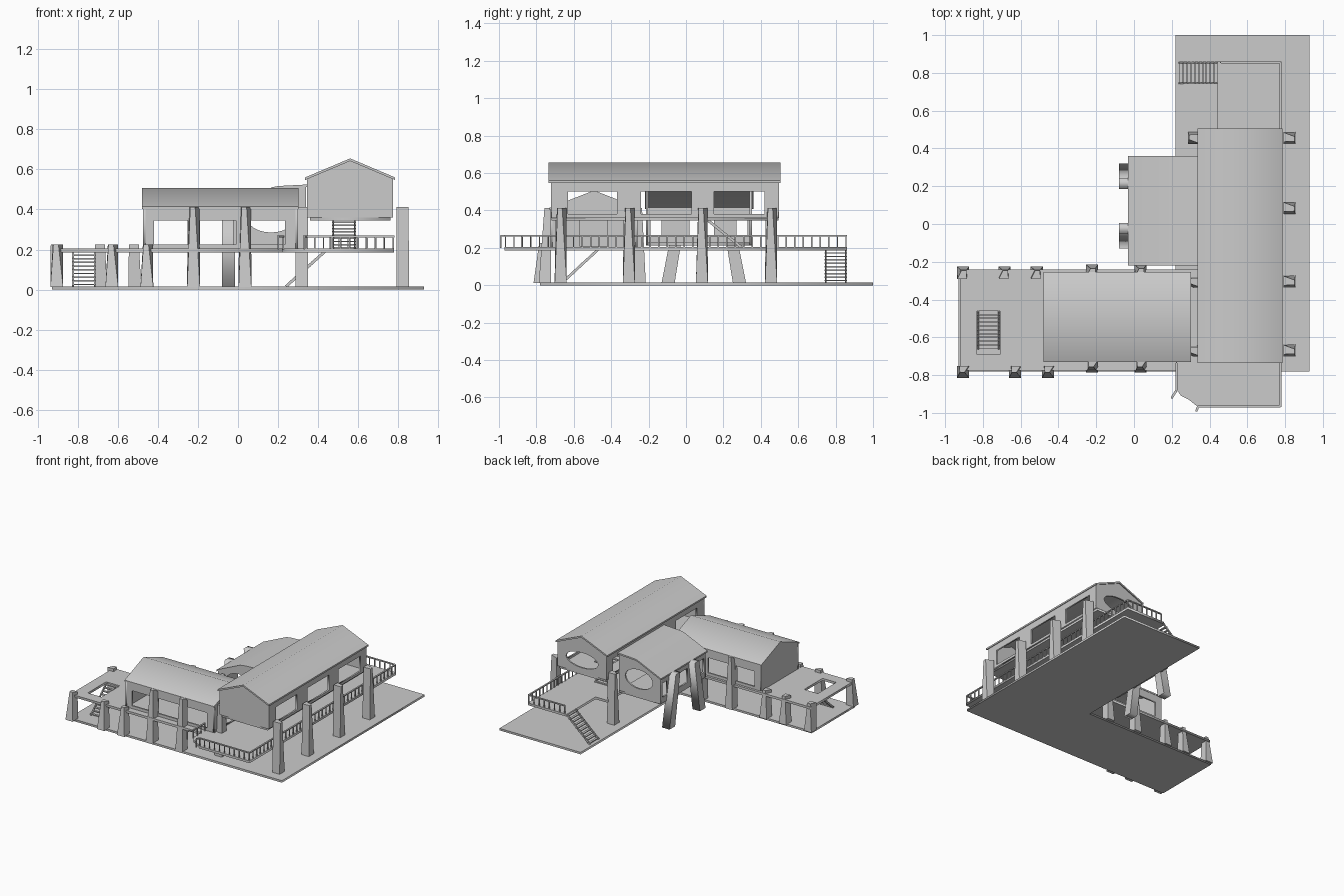
import bpy, bmesh, math
from mathutils import Matrix, Vector

old = bpy.data.objects.get("Cube")
if old:
    bpy.data.objects.remove(old, do_unlink=True)

grey = bpy.data.materials.new("plain grey")
grey.use_nodes = True
grey.diffuse_color = (0.6, 0.6, 0.6, 1)
grey.node_tree.nodes["Principled BSDF"].inputs["Base Color"].default_value = (0.6, 0.6, 0.6, 1)

AXES = {
    "x": Matrix(((0, 0, 1), (1, 0, 0), (0, 1, 0))).to_4x4(),
    "y": Matrix(((1, 0, 0), (0, 0, -1), (0, 1, 0))).to_4x4(),
    "z": Matrix.Identity(4),
}


def finish(name, bm, smooth=False):
    """Turn a bmesh into a named grey object."""
    bmesh.ops.remove_doubles(bm, verts=bm.verts, dist=0.0001)
    bmesh.ops.recalc_face_normals(bm, faces=bm.faces)
    mesh = bpy.data.meshes.new(name)
    bm.to_mesh(mesh)
    bm.free()
    mesh.materials.append(grey)
    ob = bpy.data.objects.new(name, mesh)
    bpy.context.collection.objects.link(ob)
    if smooth:
        bpy.ops.object.select_all(action="DESELECT")
        ob.select_set(True)
        bpy.context.view_layer.objects.active = ob
        bpy.ops.object.shade_smooth_by_angle(angle=math.radians(60))
    return ob


def panel(name, loops, axis, start, end, smooth=False):
    """Extrude an outline with holes along an axis."""
    curve = bpy.data.curves.new(name, "CURVE")
    curve.dimensions = "2D"
    curve.fill_mode = "BOTH"
    curve.extrude = (end - start) / 2
    for loop in loops:
        spline = curve.splines.new("POLY")
        spline.points.add(len(loop) - 1)
        for point, (u, v) in zip(spline.points, loop):
            point.co = (u, v, 0, 1)
        spline.use_cyclic_u = True
    temp = bpy.data.objects.new(name + " outline", curve)
    bpy.context.collection.objects.link(temp)
    bpy.context.view_layer.update()
    mesh = temp.to_mesh()
    bm = bmesh.new()
    bm.from_mesh(mesh)
    temp.to_mesh_clear()
    bpy.data.objects.remove(temp, do_unlink=True)
    bpy.data.curves.remove(curve)
    bm.transform(AXES[axis])
    shift = Vector([(start + end) / 2 if a == axis else 0 for a in "xyz"])
    bmesh.ops.translate(bm, verts=bm.verts, vec=shift)
    return finish(name, bm, smooth)


def rect(u0, u1, v0, v1):
    return [(u0, v0), (u1, v0), (u1, v1), (u0, v1)]


def oval(cu, cv, ru, rv, n=24):
    return [(cu + ru * math.cos(2 * math.pi * i / n), cv + rv * math.sin(2 * math.pi * i / n))
            for i in range(n)]


def bar(bm, a, b, w, h):
    """Add a bar of width w and height h from a to b."""
    a, b = Vector(a), Vector(b)
    rot = (b - a).to_track_quat("Y", "Z").to_matrix().to_4x4()
    size = Matrix.Diagonal((w, (b - a).length, h, 1))
    bmesh.ops.create_cube(bm, size=1, matrix=Matrix.Translation((a + b) / 2) @ rot @ size)


def stairs(name, low, high, width, n):
    """Open treads between two stringers."""
    low, high = Vector(low), Vector(high)
    run = high - low
    side = Vector((run.y, -run.x, 0)).normalized() * width / 2
    tread = Vector((run.x, run.y, 0)) / n * 0.42
    bm = bmesh.new()
    for i in range(n):
        c = low + run * (i + 0.5) / n
        bar(bm, c - tread, c + tread, width, 0.007)
    for s in (-1, 1):
        bar(bm, low + side * s * 0.9, high + side * s * 0.9, 0.008, 0.014)
    finish(name, bm)


def pillar(name, x, y, top, out, lean=0.015):
    """Tapered pillar; its outer face narrows to one side."""
    out = Vector(out)
    side = Vector((-out.y, out.x, 0))
    base = Vector((x, y, 0.012))
    r = 0.032
    low = [base + out * o * r + side * s * r for o, s in ((1, -1), (1, 1), (-1, 1), (-1, -1))]
    spots = ((r - lean, -0.017), (r - lean, 0.008), (-r, 0.03), (-r, -0.02))
    high = [base + out * o + side * s + Vector((0, 0, top - 0.012)) for o, s in spots]
    bm = bmesh.new()
    bottom = [bm.verts.new(p) for p in low]
    upper = [bm.verts.new(p) for p in high]
    bm.faces.new(bottom)
    bm.faces.new(upper)
    for i in range(4):
        j = (i + 1) % 4
        bm.faces.new((bottom[i], bottom[j], upper[j], upper[i]))
    finish(name, bm)


def railing(name, path, z=0.2, height=0.065):
    bm = bmesh.new()
    for (ax, ay), (bx, by) in zip(path, path[1:]):
        a, b = Vector((ax, ay, z)), Vector((bx, by, z))
        up = Vector((0, 0, height))
        bar(bm, a + up, b + up, 0.012, 0.008)
        n = max(1, round((b - a).length / 0.045))
        for i in range(n + 1):
            p = a.lerp(b, i / n)
            bar(bm, p, p + up, 0.007, 0.007)
    finish(name, bm)


# Ground and raised decks
panel("ground_plate", [[(-0.93, -0.78), (0.93, -0.78), (0.93, 1), (0.22, 1), (0.22, -0.24),
                        (-0.93, -0.24)]], "z", 0, 0.016)
panel("west_deck", [rect(-0.92, 0.34, -0.775, -0.24), rect(-0.83, -0.71, -0.69, -0.46)],
      "z", 0.186, 0.204)
panel("east_deck", [[(0.34, -0.24), (0.34, 0.5), (0.44, 0.5), (0.44, 0.86), (0.78, 0.86),
                     (0.78, -0.97), (0.34, -0.97), (0.29, -0.93), (0.25, -0.91), (0.22, -0.87),
                     (0.22, -0.775), (0.34, -0.775)]], "z", 0.186, 0.204)
railing("long_railing", [(0.46, 0.855), (0.775, 0.855), (0.775, -0.965), (0.34, -0.965),
                         (0.33, -0.99)])
railing("short_railing", [(0.225, -0.735), (0.225, -0.88), (0.2, -0.92)])

# Stairs
stairs("north_stairs", (0.24, 0.8, 0.016), (0.445, 0.8, 0.2), 0.12, 10)
stairs("west_stairs", (-0.77, -0.66, 0.016), (-0.77, -0.46, 0.2), 0.12, 10)
stairs("inner_stairs", (0.53, 0.3, 0.2), (0.53, 0.12, 0.345), 0.12, 9)

# Main hall: side walls, gable ends, floor and roof
bays = [rect(a, b, 0.38, 0.5) for a, b in ((-0.63, -0.37), (-0.24, 0.03), (0.15, 0.42))]
for side, x in (("west", 0.345), ("east", 0.763)):
    panel(f"hall_{side}_wall", [rect(-0.72, 0.495, 0.36, 0.56)] + bays, "x", x, x + 0.012)
gable = [(0.345, 0.36), (0.775, 0.36), (0.775, 0.552), (0.56, 0.645), (0.345, 0.552)]
panel("hall_front_gable", [gable], "y", -0.722, -0.71)
panel("hall_back_gable", [gable, oval(0.56, 0.46, 0.14, 0.06)], "y", 0.485, 0.497)
panel("hall_floor", [rect(0.36, 0.762, -0.72, 0.495), rect(0.465, 0.595, 0.1, 0.3)],
      "z", 0.345, 0.365)
panel("hall_roof", [[(0.335, 0.56), (0.56, 0.655), (0.785, 0.56), (0.785, 0.547), (0.56, 0.642),
                     (0.335, 0.547)]], "y", -0.735, 0.505, True)

# West wing: windowed side walls, gable ends and roof
windows = [rect(a, b, 0.226, 0.345) for a, b in ((-0.42, -0.25), (-0.19, -0.01), (0.06, 0.235))]
for side, y in (("front", -0.725), ("back", -0.27)):
    panel(f"wing_{side}_wall", [rect(-0.475, 0.3, 0.2, 0.41)] + windows, "y", y, y + 0.012)
wing_end = [(-0.725, 0.2), (-0.258, 0.2), (-0.258, 0.408), (-0.492, 0.497), (-0.725, 0.408)]
panel("wing_west_gable", [wing_end], "x", -0.475, -0.463)
panel("wing_east_gable", [wing_end, rect(-0.57, -0.42, 0.21, 0.36)], "x", 0.288, 0.3)
panel("wing_roof", [[(-0.73, 0.414), (-0.492, 0.507), (-0.253, 0.414), (-0.253, 0.402),
                     (-0.492, 0.495), (-0.73, 0.402)]], "x", -0.48, 0.302, True)

# Middle room: ends with oval openings, west wall, floor and bent roof
room_end = [(-0.025, 0.215), (0.34, 0.215), (0.34, 0.515), (0.18, 0.505), (-0.025, 0.415)]
for side, y in (("front", -0.215), ("back", 0.34)):
    panel(f"room_{side}_wall", [room_end, oval(0.165, 0.36, 0.12, 0.075)], "y", y, y + 0.012)
panel("room_west_wall", [rect(-0.215, 0.352, 0.215, 0.415), rect(0.02, 0.15, 0.26, 0.37),
                         rect(-0.19, -0.13, 0.26, 0.37), rect(0.27, 0.33, 0.26, 0.37)],
      "x", -0.025, -0.013)
panel("room_floor", [rect(-0.025, 0.34, -0.215, 0.352)], "z", 0.212, 0.228)
panel("room_roof", [[(-0.033, 0.42), (0.17, 0.511), (0.2, 0.517), (0.35, 0.525), (0.35, 0.513),
                     (0.2, 0.505), (0.17, 0.499), (-0.033, 0.408)]], "y", -0.22, 0.36, True)

# Leaning struts that carry the middle room
for side, mid, s in (("front", 0.09, -1), ("back", 0.1, 1)):
    panel(f"{side}_strut", [[(mid + s * 0.15, 0.016), (mid + s * 0.22, 0.016),
                             (mid + s * 0.14, 0.42), (mid + s * 0.085, 0.42)]], "x", -0.08, -0.015)

# Pillars around the hall
for i, y in enumerate((-0.67, -0.305, 0.085, 0.455)):
    pillar(f"hall_east_pillar_{i}", 0.823, y, 0.412, (1, 0, 0), 0.004)
    if i != 2:
        pillar(f"hall_west_pillar_{i}", 0.318, y, 0.412, (-1, 0, 0), 0.004)

# Pillars along the wing: short around the terrace, tall beside the walls
for i, (xs, xn) in enumerate(((-0.905, -0.905), (-0.63, -0.685), (-0.455, -0.515),
                              (-0.222, -0.222), (0.035, 0.035))):
    top = 0.226 if i < 3 else 0.412
    pillar(f"wing_front_pillar_{i}", xs, -0.783 if i < 3 else -0.755, top, (0, -1, 0), 0.03)
    pillar(f"wing_back_pillar_{i}", xn, -0.258 if i < 3 else -0.247, top, (0, 1, 0), 0.02)
